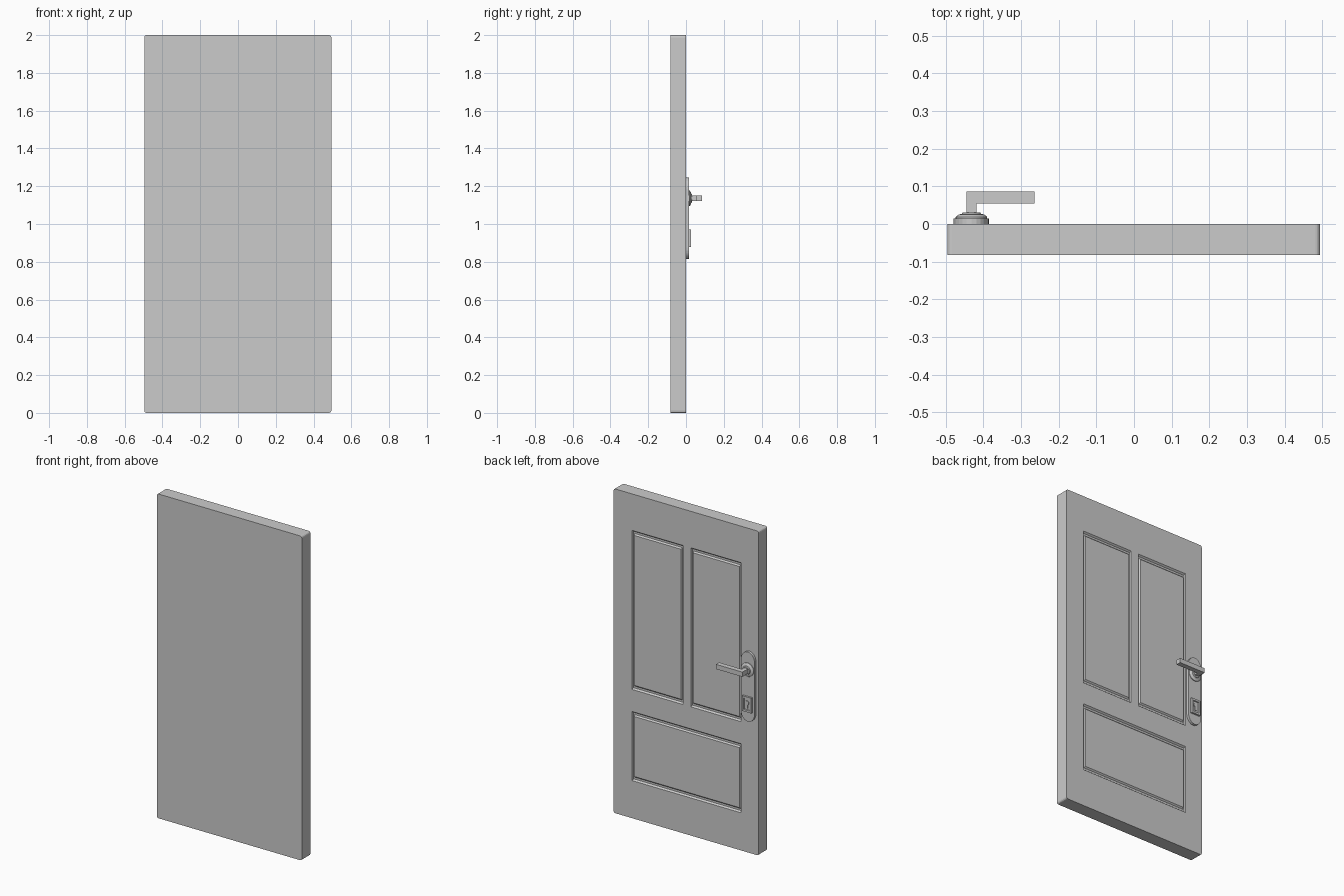
import bpy, bmesh, math
from mathutils import Matrix

cube = bpy.data.objects.get("Cube")
if cube:
    bpy.data.objects.remove(cube, do_unlink=True)

grey = bpy.data.materials.new("door grey")
grey.use_nodes = True
COLOUR = (0.6, 0.6, 0.6, 1)
grey.diffuse_color = COLOUR
grey.node_tree.nodes["Principled BSDF"].inputs["Base Color"].default_value = COLOUR


def finish(name, bm, smooth=False):
    bmesh.ops.recalc_face_normals(bm, faces=bm.faces)
    mesh = bpy.data.meshes.new(name)
    bm.to_mesh(mesh)
    bm.free()
    mesh.materials.append(grey)
    obj = bpy.data.objects.new(name, mesh)
    bpy.context.collection.objects.link(obj)
    if smooth:
        bpy.context.view_layer.objects.active = obj
        obj.select_set(True)
        bpy.ops.object.shade_smooth_by_angle(angle=math.radians(30))
        obj.select_set(False)
    return obj


def rounded(x0, x1, z0, z1, rx, rz, steps):
    """Outline of a rectangle with elliptical corners, as (x, z) points."""
    corners = [(x1 - rx, z1 - rz), (x0 + rx, z1 - rz), (x0 + rx, z0 + rz), (x1 - rx, z0 + rz)]
    points = []
    for i, (cx, cz) in enumerate(corners):
        for s in range(steps + 1):
            a = math.pi / 2 * (i + s / steps)
            points.append((cx + rx * math.cos(a), cz + rz * math.sin(a)))
    return points


def ring(bm, points, y):
    return [bm.verts.new((x, y, z)) for x, z in points]


def bridge(bm, a, b):
    for i in range(len(a)):
        j = (i + 1) % len(a)
        bm.faces.new((a[i], a[j], b[j], b[i]))


def loft(name, sections, smooth=False):
    """Skin a list of (outline, y) sections and cap both ends."""
    bm = bmesh.new()
    rings = [ring(bm, pts, y) for pts, y in sections]
    for a, b in zip(rings, rings[1:]):
        bridge(bm, a, b)
    bm.faces.new(rings[0])
    bm.faces.new(rings[-1])
    return finish(name, bm, smooth)


def rect(x0, x1, z0, z1, dx=0, dz=0):
    return [(x0 + dx, z0 + dz), (x1 - dx, z0 + dz), (x1 - dx, z1 - dz), (x0 + dx, z1 - dz)]


def disc(cx, cz, r, sides):
    return [(cx + r * math.cos(math.tau * i / sides), cz + r * math.sin(math.tau * i / sides))
            for i in range(sides)]


# Door slab: plain front, back face with grooves around three raised panels
bm = bmesh.new()
outline = rounded(-0.496, 0.494, 0, 2, 0.012, 0.012, 3)
front, back = ring(bm, outline, -0.083), ring(bm, outline, 0)
bridge(bm, front, back)
bm.faces.new(front)
panels = [(0.021, 0.368, 0.794, 1.775), (-0.377, -0.033, 0.794, 1.775),
          (-0.377, 0.368, 0.232, 0.658)]
groove = [(0.004, 0.008, -0.010), (0.010, 0.020, -0.010), (0.015, 0.028, -0.002)]
rims = [back]
for p in panels:
    last = ring(bm, rect(*p), 0)
    rims.append(last)
    for dx, dz, y in groove:
        inner = ring(bm, rect(*p, dx, dz), y)
        bridge(bm, last, inner)
        last = inner
    bm.faces.new(last)
edges = []
for loop in rims:
    for i, v in enumerate(loop):
        other = loop[(i + 1) % len(loop)]
        edges.append(bm.edges.get((v, other)))
bmesh.ops.triangle_fill(bm, use_beauty=True, use_dissolve=False, edges=edges, normal=(0, 1, 0))
finish("door_slab", bm)

# Long handle plate with rounded ends
HX, HZ = -0.432, 1.136
plate = (HX - 0.047, HX + 0.047, 0.815, 1.245)
loft("handle_plate", [(rounded(*plate, 0.046, 0.06, 6), -0.002),
                      (rounded(*plate, 0.046, 0.06, 6), 0.015)])

# Stepped round rosette
loft("handle_rosette", [(disc(HX, HZ, r, 24), y) for r, y in
     [(0.042, 0.014), (0.042, 0.019), (0.034, 0.025), (0.026, 0.026), (0.023, 0.031)]], True)

# Lever: square neck turning into a flat horizontal grip
loft("handle_neck", [(rect(-0.445, -0.418, 1.123, 1.150), 0.028),
                     (rect(-0.445, -0.418, 1.123, 1.150), 0.056)])
loft("handle_grip", [(rect(-0.445, -0.265, 1.122, 1.151), 0.055),
                     (rect(-0.445, -0.265, 1.122, 1.151), 0.086)])

# Lock housing: square frame with a sunken face
lock = (HX - 0.031, HX + 0.031, 0.878, 0.972)
loft("lock_housing", [(rect(*lock), 0.014), (rect(*lock), 0.027),
                      (rect(*lock, 0.010, 0.012), 0.027), (rect(*lock, 0.012, 0.014), 0.021)])

# Key cylinder: round head over a narrow tail
loft("key_cylinder_head", [(disc(HX, 0.934, 0.013, 16), y) for y in (0.020, 0.025)])
loft("key_cylinder_tail", [(rect(HX - 0.006, HX + 0.006, 0.900, 0.930), y) for y in (0.020, 0.025)])
